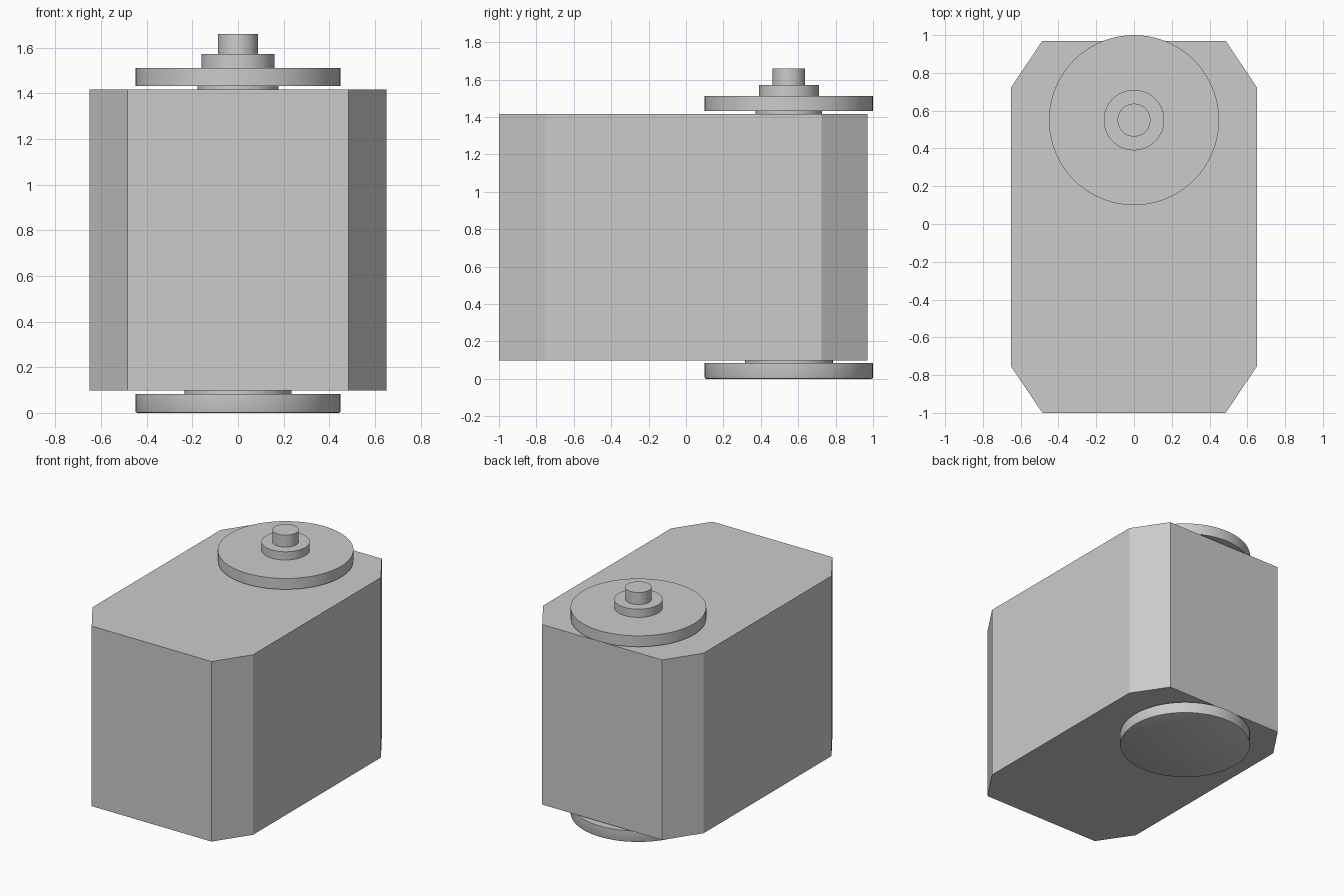
import bpy
import bmesh
import math

cube = bpy.data.objects.get("Cube")
if cube:
    bpy.data.objects.remove(cube, do_unlink=True)

# Single plain grey material
grey = bpy.data.materials.new("plain grey")
grey.use_nodes = True
colour = (0.6, 0.6, 0.6, 1)
grey.diffuse_color = colour
grey.node_tree.nodes["Principled BSDF"].inputs["Base Color"].default_value = colour

AXLE_Y = 0.55


def add_object(name, bm):
    bmesh.ops.recalc_face_normals(bm, faces=bm.faces)
    mesh = bpy.data.meshes.new(name)
    bm.to_mesh(mesh)
    bm.free()
    mesh.materials.append(grey)
    obj = bpy.data.objects.new(name, mesh)
    bpy.context.collection.objects.link(obj)
    return obj


def extrude_outline(name, outline, bottom, top):
    bm = bmesh.new()
    face = bm.faces.new([bm.verts.new((x, y, bottom)) for x, y in outline])
    result = bmesh.ops.extrude_face_region(bm, geom=[face])
    verts = [g for g in result["geom"] if isinstance(g, bmesh.types.BMVert)]
    bmesh.ops.translate(bm, verts=verts, vec=(0, 0, top - bottom))
    return add_object(name, bm)


def disc(name, radius, bottom, top, bevel=0):
    """Upright cylinder on the axle, with an optional rounded lower rim."""
    n = 96
    ring = [(radius * math.cos(math.tau * i / n),
             AXLE_Y + radius * math.sin(math.tau * i / n)) for i in range(n)]
    obj = extrude_outline(name, ring, bottom, top)
    if bevel:
        bm = bmesh.new()
        bm.from_mesh(obj.data)
        rim = [e for e in bm.edges if all(v.co.z < bottom + 0.001 for v in e.verts)]
        bmesh.ops.bevel(bm, geom=rim, offset=bevel, segments=2, profile=0.5,
                        affect='EDGES')
        bm.to_mesh(obj.data)
        bm.free()
    bpy.ops.object.select_all(action='DESELECT')
    obj.select_set(True)
    bpy.context.view_layer.objects.active = obj
    bpy.ops.object.shade_smooth_by_angle(angle=math.radians(30))


# Block with four chamfered upright corners
half = [(0.485, -1), (0.65, -0.755), (0.65, 0.725), (0.485, 0.97)]
extrude_outline("body", half + [(-x, y) for x, y in reversed(half)], 0.098, 1.416)

# Lower wheel and its spacer
disc("lower_disc", 0.45, 0, 0.083, bevel=0.008)
disc("lower_spacer", 0.235, 0.083, 0.098)

# Upper wheel, spacer, hub and pin
disc("upper_spacer", 0.178, 1.416, 1.432)
disc("upper_disc", 0.45, 1.432, 1.512)
disc("hub", 0.16, 1.512, 1.572)
disc("pin", 0.087, 1.572, 1.66)
